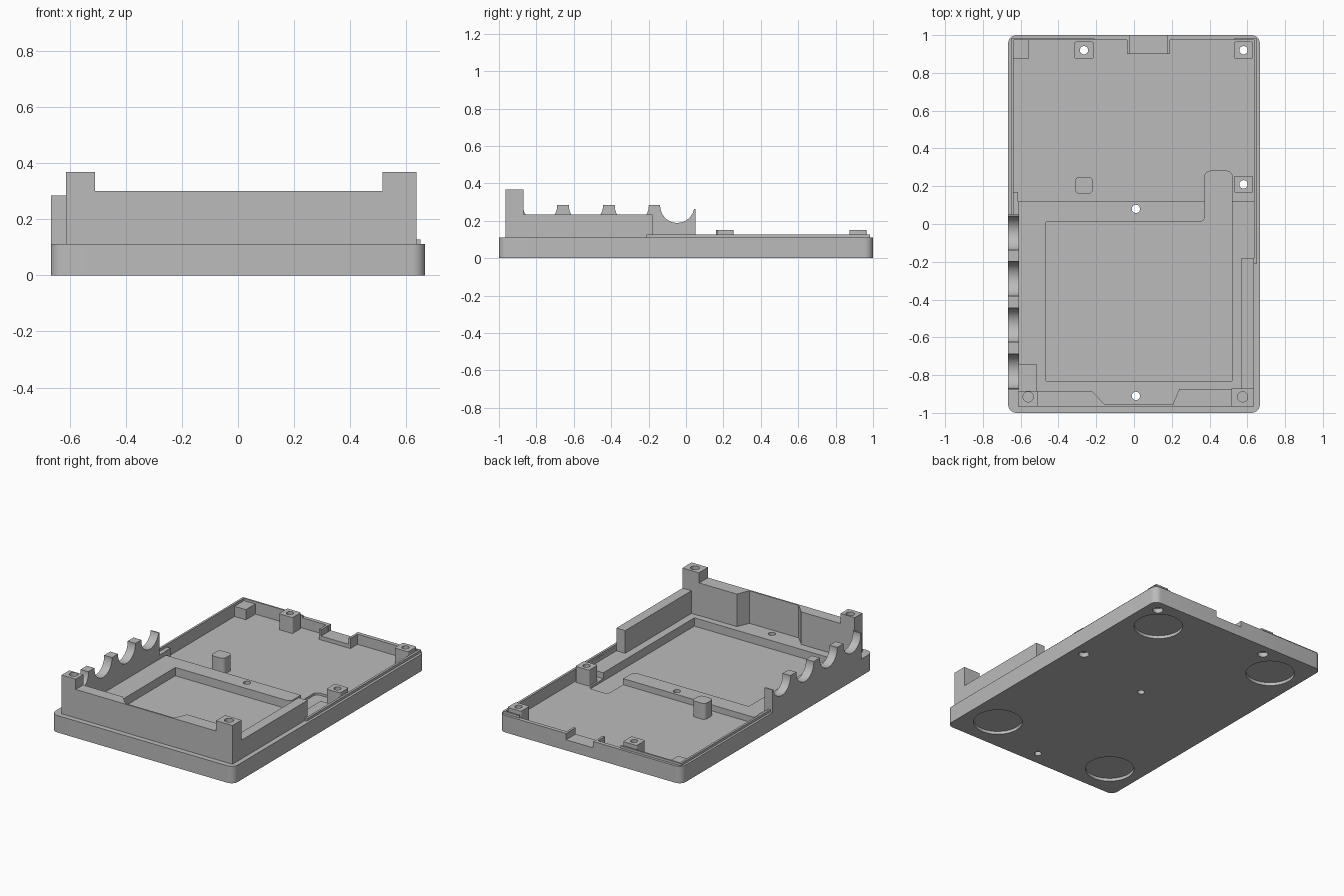
import bpy, bmesh, math

old = bpy.data.objects.get("Cube")
if old:
    bpy.data.objects.remove(old, do_unlink=True)

grey = bpy.data.materials.new("plain grey plastic")
grey.use_nodes = True
COLOUR = (0.5, 0.5, 0.5, 1)
grey.diffuse_color = COLOUR
grey.node_tree.nodes["Principled BSDF"].inputs["Base Color"].default_value = COLOUR


def prism(name, outline, low, high, axis="z"):
    """Extrude an outline along z, or a (y, z) outline along x."""
    bm = bmesh.new()
    place = (lambda p, h: (p[0], p[1], h)) if axis == "z" else (lambda p, h: (h, p[0], p[1]))
    face = bm.faces.new([bm.verts.new(place(p, low)) for p in outline])
    top = bmesh.ops.extrude_face_region(bm, geom=[face])
    verts = [g for g in top["geom"] if isinstance(g, bmesh.types.BMVert)]
    shift = high - low
    bmesh.ops.translate(bm, verts=verts, vec=(0, 0, shift) if axis == "z" else (shift, 0, 0))
    bmesh.ops.recalc_face_normals(bm, faces=bm.faces)
    mesh = bpy.data.meshes.new(name)
    bm.to_mesh(mesh)
    bm.free()
    mesh.materials.append(grey)
    ob = bpy.data.objects.new(name, mesh)
    bpy.context.collection.objects.link(ob)
    return ob


def rectangle(x0, x1, y0, y1, r=0.0, steps=6):
    """Rectangle outline, with rounded corners when r is given."""
    if r == 0:
        return [(x0, y0), (x1, y0), (x1, y1), (x0, y1)]
    points = []
    corners = [(x1 - r, y1 - r), (x0 + r, y1 - r), (x0 + r, y0 + r), (x1 - r, y0 + r)]
    for i, (cx, cy) in enumerate(corners):
        points += arc(cx, cy, r, 90 * i, 90 * i + 90, steps)
    return points


def arc(cx, cy, r, start, end, steps):
    angles = [math.radians(start + (end - start) * i / steps) for i in range(steps + 1)]
    return [(cx + r * math.cos(a), cy + r * math.sin(a)) for a in angles]


def circle(cx, cy, r, sides=32):
    return arc(cx, cy, r, 0, 360, sides)[:-1]


def box(name, x0, x1, y0, y1, z0, z1, r=0.0):
    return prism(name, rectangle(x0, x1, y0, y1, r), z0, z1)


def cut(target, *cutters):
    """Subtract the cutters from the target, then remove them."""
    for cutter in cutters:
        mod = target.modifiers.new("cut", "BOOLEAN")
        mod.operation = "DIFFERENCE"
        mod.solver = "EXACT"
        mod.object = cutter
        cutter.hide_render = True
    bpy.context.view_layer.update()
    result = bpy.data.meshes.new_from_object(target.evaluated_get(bpy.context.evaluated_depsgraph_get()))
    target.modifiers.clear()
    target.data = result
    for cutter in cutters:
        bpy.data.objects.remove(cutter, do_unlink=True)


def smooth(ob):
    bpy.ops.object.select_all(action="DESELECT")
    ob.select_set(True)
    bpy.context.view_layer.objects.active = ob
    bpy.ops.object.shade_smooth_by_angle(angle=math.radians(30))


RIM, FLOOR, SHELF, POCKET = 0.112, 0.045, 0.085, 0.03
HOLE = 0.022

# Tray with a deep rear floor, a raised front shelf and a battery pocket
tray = box("tray", -0.667, 0.667, -1, 1, 0, RIM, 0.045)
pocket = [(-0.465, -0.83), (0.52, -0.83), (0.52, 0.25)]
pocket += arc(0.49, 0.25, 0.03, 0, 90, 4) + arc(0.405, 0.25, 0.03, 90, 180, 4)
pocket += arc(0.345, 0.04, 0.03, 0, -90, 4) + [(-0.465, 0.01)]
pocket.remove((0.52, 0.25))
cut(tray,
    box("rear_cavity", -0.638, 0.637, 0.12, 0.974, FLOOR, 0.3),
    box("front_cavity", -0.61, 0.634, -0.955, 0.121, SHELF, 0.3),
    prism("pocket_cutter", pocket, POCKET, 0.3))

# Round foot recesses underneath
cut(tray, *[prism("foot_recess", circle(x, y, 0.13 + 0.02, 48), -0.1, 0.02)
            for x in (-0.45, 0.45) for y in (-0.77, 0.77)])

# Screw holes through the floor, wider underneath at the posts
screw_posts = [(-0.265, 0.92), (0.58, 0.92), (0.58, 0.21)]
shelf_holes = [(0.01, 0.08), (0.01, -0.91)]
for x, y in screw_posts + shelf_holes:
    cut(tray, prism("hole", circle(x, y, HOLE), -0.1, 0.3))
for x, y in screw_posts:
    cut(tray, prism("counterbore", circle(x, y, 0.032), -0.1, 0.03))

# Socket opening in the rear wall with its ledge and cheeks
cut(tray, box("opening", -0.022, 0.176, 0.9, 1.1, 0.07, 0.3))
box("socket_ledge", -0.038, 0.19, 0.9, 0.976, 0.03, 0.07)
for x in (-0.038, 0.176):
    box("socket_cheek", x, x + 0.015, 0.9, 0.976, 0.03, RIM)
smooth(tray)

# Hollow posts along the rear half
for x, y in screw_posts:
    post = box("screw_post", x - 0.05, x + 0.05, y - 0.045, y + 0.045, 0.035, 0.15, 0.008)
    cut(post, prism("hole", circle(x, y, HOLE), 0, 0.3))
    smooth(post)
smooth(box("support_peg", -0.313, -0.217, 0.16, 0.25, 0.035, 0.15, 0.025))
box("rear_corner_block", -0.64, -0.555, 0.875, 0.976, 0.035, RIM)
box("side_block", -0.645, -0.613, 0.03, 0.17, 0.035, RIM)
box("front_corner_block", -0.612, -0.513, -0.89, -0.745, 0.07, RIM)

# Front wall, thinned in the middle
front = [(-0.613, -0.965), (0.635, -0.965), (0.635, -0.873), (0.24, -0.873),
         (0.205, -0.955), (-0.155, -0.955), (-0.22, -0.888), (-0.613, -0.888)]
front_wall = prism("front_wall", front, 0.07, 0.3)

# Tall front posts with blind screw holes
posts = [(-0.56, -0.613, -0.51, -0.885), (0.575, 0.515, 0.6352, -0.87)]
for x, x0, x1, y1 in posts:
    tall = box("tall_front_post", x0, x1, -0.9652, y1, 0.07, 0.368)
    bore = circle(x, -0.915, 0.027)
    cut(tall, prism("bore", bore, 0.2, 0.5))
    cut(front_wall, prism("bore", bore, 0.2, 0.5))
    smooth(tall)

# Straight side wall
box("side_wall", 0.57, 0.635, -0.88, -0.18, 0.07, 0.235)

# Scalloped side wall holding four round sockets
profile = [(-0.88, 0.1), (0.05, 0.1), (0.05, 0.262), (-0.05, 0.262), (-0.05, 0.285), (-0.88, 0.285)]
scallop = prism("scalloped_wall", profile, -0.667, -0.61, "x")
cut(scallop, *[prism("scallop_cutter", circle(y, 0.28, 0.091, 64), -0.8, -0.5, "x")
               for y in (-0.78, -0.535, -0.29, -0.047)])
smooth(scallop)

# Thin locating lip on the rim
box("left_lip", 0.635, 0.65, -0.21, 0.983, 0.1, 0.128)
box("right_lip", -0.652, -0.638, 0.05, 0.983, 0.1, 0.128)
box("rear_lip", -0.645, -0.21, 0.973, 0.983, 0.1, 0.128)
box("rear_lip_short", 0.53, 0.645, 0.973, 0.983, 0.1, 0.128)
